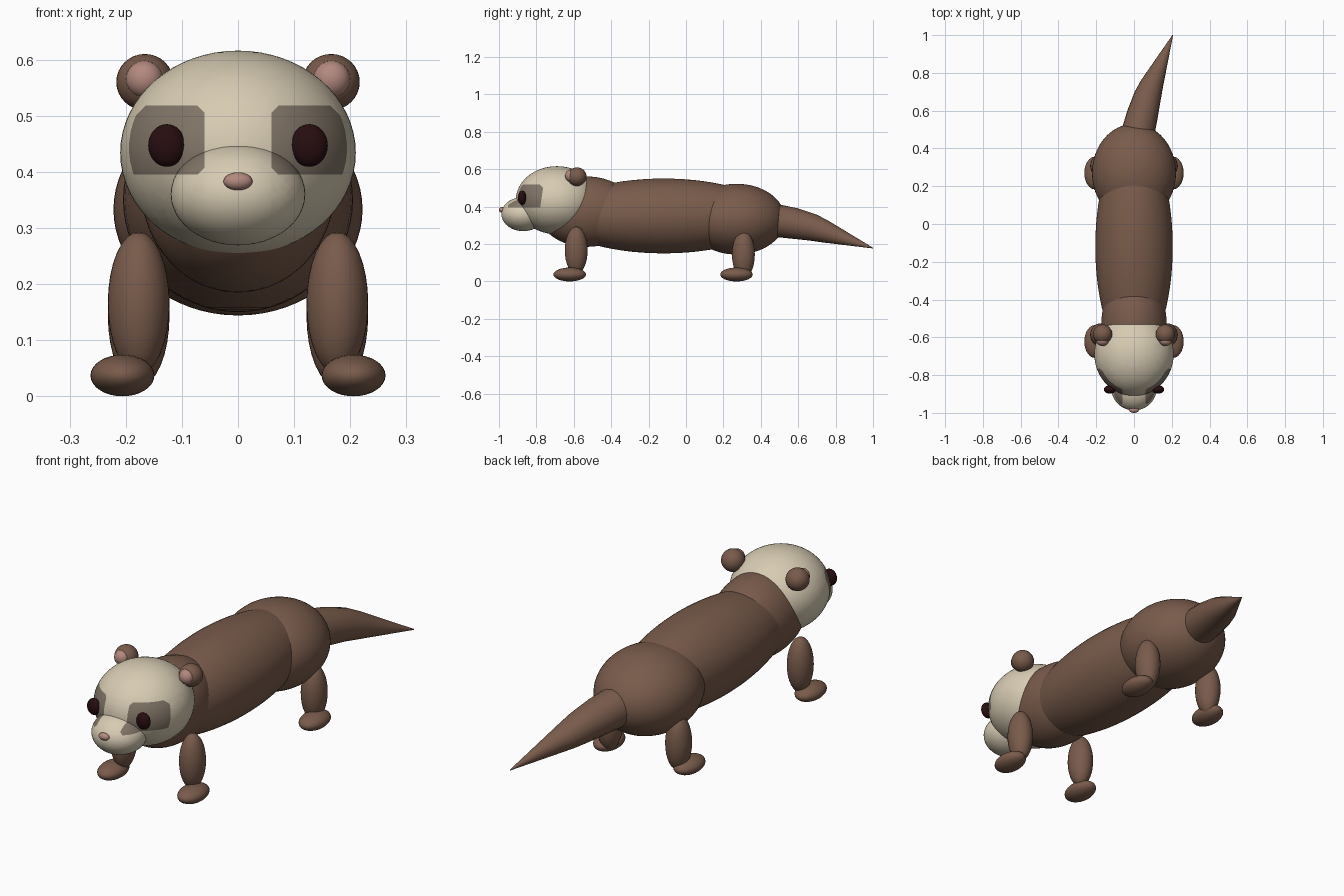
import bpy, bmesh
from mathutils import Matrix, Vector

if "Cube" in bpy.data.objects:
    bpy.data.objects.remove(bpy.data.objects["Cube"])


def material(name, rgb):
    m = bpy.data.materials.new(name)
    m.use_nodes = True
    m.diffuse_color = (*rgb, 1)
    m.node_tree.nodes["Principled BSDF"].inputs["Base Color"].default_value = (*rgb, 1)
    return m


brown = material("brown fur", (.19, .105, .07))
cream = material("cream fur", (.68, .60, .45))
mask = material("mask fur", (.22, .178, .136))
pink = material("pink skin", (.45, .25, .21))
dark = material("dark eye", (.02, .004, .005))


def ball(name, centre, radii, mat, segments=48, patches=()):
    """Ellipsoid; patches are convex regions, lists of (point, normal), painted with the mask."""
    bm = bmesh.new()
    bmesh.ops.create_uvsphere(bm, u_segments=segments, v_segments=segments // 2, radius=1)
    bm.transform(Matrix.Translation(centre) @ Matrix.Diagonal((*radii, 1)))
    for planes in patches:
        for point, normal in planes:
            bmesh.ops.bisect_plane(bm, geom=bm.verts[:] + bm.edges[:] + bm.faces[:],
                                   plane_co=point, plane_no=normal, dist=1e-5)
    for f in bm.faces:
        f.smooth = True
        c = f.calc_center_median()
        if any(all((c - p).dot(n) < 0 for p, n in planes) for planes in patches):
            f.material_index = 1
    mesh = bpy.data.meshes.new(name)
    bm.to_mesh(mesh)
    bm.free()
    mesh.materials.append(mat)
    if patches:
        mesh.materials.append(mask)
    obj = bpy.data.objects.new(name, mesh)
    bpy.context.collection.objects.link(obj)
    return obj


def mask_region(s):
    """Eye patch with bevelled corners, on the side of sign s."""
    inner, low, high, back, cut = .06, .395, .518, -.77, .012
    planes = [((s * inner, 0, 0), (-s, 0, 0)),
              ((0, 0, low), (0, 0, -1)),
              ((0, 0, high), (0, 0, 1)),
              ((0, back, .46), (0, 1, -.15))]
    for z, d in ((low, -1), (high, 1)):
        planes.append(((s * (inner + cut), 0, z), (-s, 0, d)))
        planes.append(((0, back - cut, z), (0, 1, d)))
    return [(Vector(p), Vector(n).normalized()) for p, n in planes]


patches = [mask_region(1), mask_region(-1)]

# Trunk
ball("body", (0, -.12, .35), (.205, .58, .2), brown, 64)
ball("neck", (0, -.53, .373), (.173, .26, .188), brown, 64)
ball("hips", (0, .27, .333), (.222, .26, .189), brown, 64)

# Head
ball("head", (0, -.69, .434), (.21, .22, .182), cream, 64, patches)
ball("muzzle", (0, -.87, .36), (.12, .117, .091), cream, 48, patches)
ball("nose", (0, -.984, .383), (.026, .016, .016), pink, 24)

# Paired parts
for side, s in (("left", 1), ("right", -1)):
    ball(side + "_eye", (s * .127, -.876, .447), (.033, .022, .038), dark, 32)
    ball(side + "_ear", (s * .166, -.583, .56), (.051, .051, .05), brown, 32)
    ball(side + "_inner_ear", (s * .167, -.617, .565), (.033, .029, .033), pink, 24)
    for end, leg_y, foot_y, leg_z in (("front", -.587, -.622, .166),
                                      ("hind", .307, .27, .144)):
        ball(f"{side}_{end}_leg", (s * .177, leg_y, leg_z), (.055, .061, .127), brown, 32)
        ball(f"{side}_{end}_foot", (s * .206, foot_y, .037), (.057, .087, .037), brown, 32)

# Tail: tapered tube with a bend
curve = bpy.data.curves.new("tail", "CURVE")
curve.dimensions = "3D"
curve.bevel_depth = .09
curve.bevel_resolution = 8
curve.use_fill_caps = True
spline = curve.splines.new("POLY")
path = [((.01, .44, .332), 1.0), ((.045, .58, .31), .92), ((.073, .68, .288), .8),
        ((.095, .74, .268), .68), ((.205, 1, .178), .02)]
spline.points.add(len(path) - 1)
for point, (co, radius) in zip(spline.points, path):
    point.co = (*co, 1)
    point.radius = radius
spline.use_smooth = True
curve.materials.append(brown)
tail = bpy.data.objects.new("tail", curve)
bpy.context.collection.objects.link(tail)
